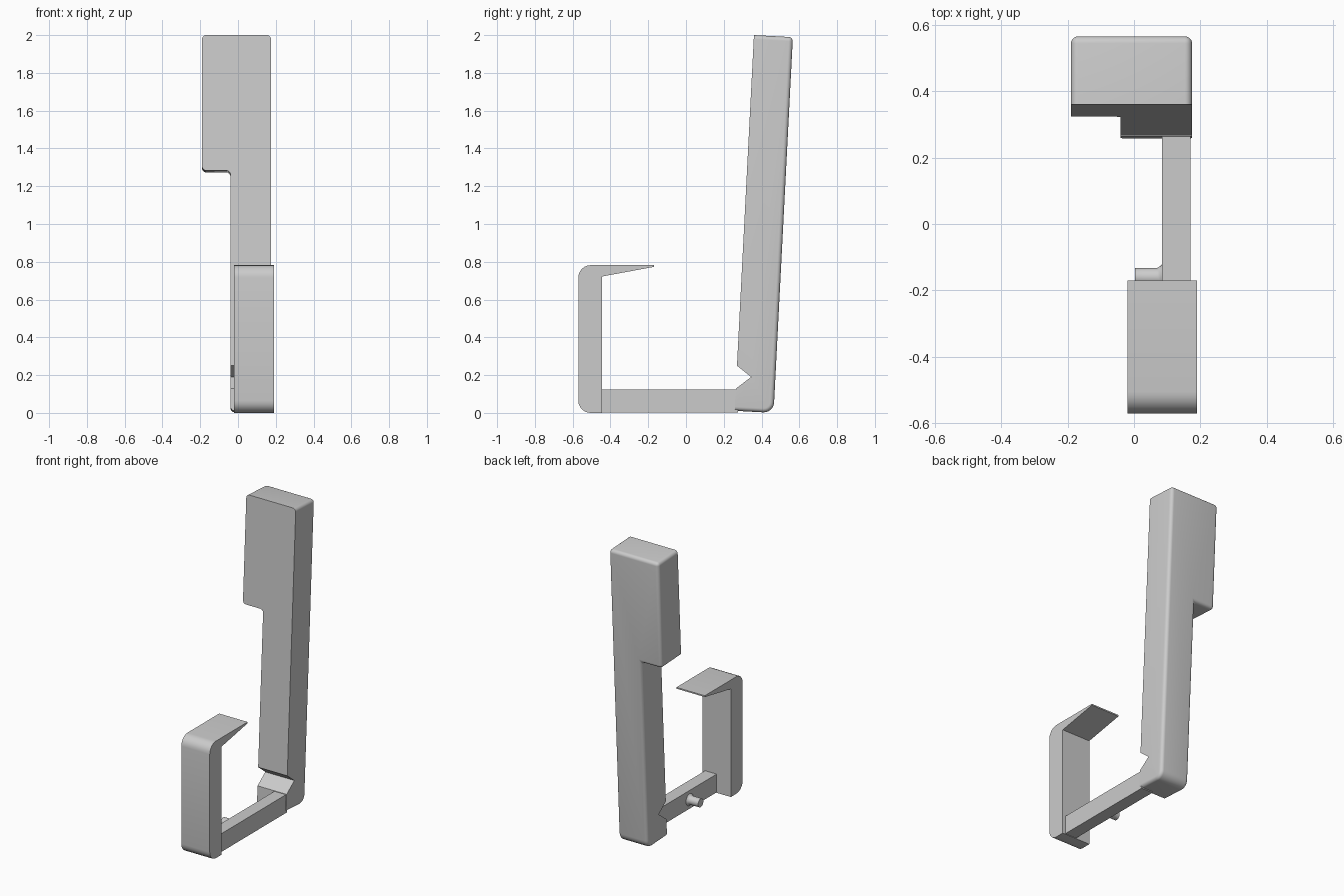
import bpy, bmesh, math
from mathutils import Vector

cube = bpy.data.objects.get("Cube")
if cube:
    bpy.data.objects.remove(cube, do_unlink=True)

grey = bpy.data.materials.new("light grey")
grey.use_nodes = True
colour = (0.6, 0.6, 0.6, 1)
grey.diffuse_color = colour
grey.node_tree.nodes["Principled BSDF"].inputs["Base Color"].default_value = colour


def make_object(name, bm):
    bmesh.ops.recalc_face_normals(bm, faces=bm.faces)
    mesh = bpy.data.meshes.new(name)
    bm.to_mesh(mesh)
    bm.free()
    obj = bpy.data.objects.new(name, mesh)
    bpy.context.collection.objects.link(obj)
    mesh.materials.append(grey)
    return obj


def smooth(obj):
    bpy.ops.object.select_all(action='DESELECT')
    obj.select_set(True)
    bpy.context.view_layer.objects.active = obj
    bpy.ops.object.shade_smooth_by_angle(angle=math.radians(35))


def prism(points, direction):
    """Extrude a closed outline along a direction."""
    bm = bmesh.new()
    face = bm.faces.new([bm.verts.new(p) for p in points])
    result = bmesh.ops.extrude_face_region(bm, geom=[face], use_keep_orig=True)
    moved = [v for v in result["geom"] if isinstance(v, bmesh.types.BMVert)]
    bmesh.ops.translate(bm, verts=moved, vec=direction)
    bmesh.ops.recalc_face_normals(bm, faces=bm.faces)
    return bm


def side_prism(profile, x0, x1):
    return prism([(x0, y, z) for y, z in profile], Vector((x1 - x0, 0, 0)))


def round_edges(bm, edges, radius):
    bmesh.ops.bevel(bm, geom=edges, offset=radius, segments=6, profile=0.5,
                    affect='EDGES', clamp_overlap=True)


# Leaning post: wide at the top, stepped in on one side, rounded at the back
def front_y(z):
    return 0.257 + 0.0514 * z


outline = [(-0.04, 0.011), (0.175, 0.011), (0.175, 2.0), (-0.19, 2.0),
           (-0.19, 1.283), (-0.04, 1.283)]
bm = prism([(x, front_y(z), z) for x, z in outline], Vector((0, 0.206, -0.011)))


def on_front(v):
    return abs(v.co.y - front_y(v.co.z)) < 0.01


heel = [e for e in bm.edges if all(v.co.z < 0.1 and not on_front(v) for v in e.verts)]
round_edges(bm, heel, 0.055)
rim = [e for e in bm.edges if e.calc_face_angle(0) > 0.7
       and not all(on_front(v) for v in e.verts)]
round_edges(bm, rim, 0.022)
post = make_object("post", bm)

# V-shaped notch near the foot of the post
notch = make_object("notch_cutter", side_prism(
    [(0.20, 0.306), (0.345, 0.19), (0.20, 0.08)], -0.3, 0.3))
notch.hide_render = True
cut = post.modifiers.new("notch", 'BOOLEAN')
cut.operation = 'DIFFERENCE'
cut.solver = 'EXACT'
cut.object = notch
bpy.context.view_layer.objects.active = post
bpy.ops.object.modifier_apply(modifier=cut.name)
bpy.data.objects.remove(notch, do_unlink=True)
smooth(post)

# Straight arm joining post and hook
make_object("arm", side_prism(
    [(-0.46, 0.003), (0.275, 0.003), (0.275, 0.125), (-0.46, 0.125)], 0.085, 0.17))

# Upright hook with a tapered lip
bm = side_prism([(-0.57, 0), (-0.445, 0), (-0.445, 0.722), (-0.17, 0.773),
                 (-0.17, 0.782), (-0.57, 0.782)], -0.02, 0.19)
outer = [e for e in bm.edges if all(v.co.y < -0.56 for v in e.verts)
         and abs(e.verts[0].co.z - e.verts[1].co.z) < 0.01]
round_edges(bm, outer, 0.065)
smooth(make_object("hook", bm))

# Small peg with a flared base on the inner side of the arm
rings = [(0.003, 0.028), (0.07, 0.028), (0.08, 0.034), (0.09, 0.045)]
bm = bmesh.new()
sides = 24
loops = []
for x, radius in rings:
    angles = [2 * math.pi * i / sides for i in range(sides)]
    loops.append([bm.verts.new((x, -0.16 + radius * math.cos(a),
                                0.063 + radius * math.sin(a))) for a in angles])
for a, b in zip(loops, loops[1:]):
    for i in range(sides):
        j = (i + 1) % sides
        bm.faces.new((a[i], a[j], b[j], b[i]))
bm.faces.new(loops[0])
bm.faces.new(loops[-1])
smooth(make_object("peg", bm))
